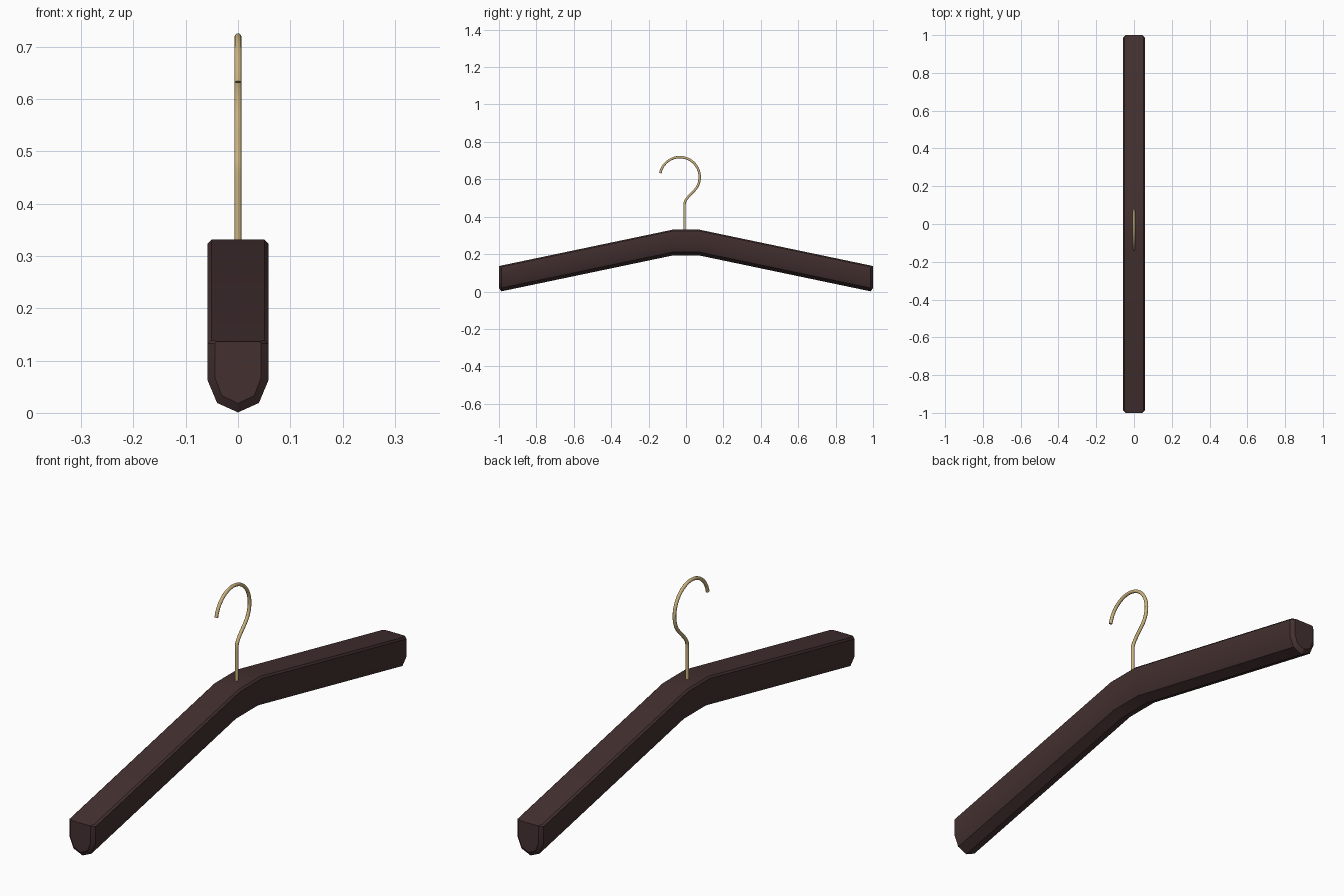
import bpy, bmesh, math
from mathutils import Vector

if "Cube" in bpy.data.objects:
    bpy.data.objects.remove(bpy.data.objects["Cube"])


def material(name, rgb):
    m = bpy.data.materials.new(name)
    m.diffuse_color = (*rgb, 1)
    m.use_nodes = True
    m.node_tree.nodes["Principled BSDF"].inputs["Base Color"].default_value = m.diffuse_color
    return m


dark_wood = material("dark_wood", (0.058, 0.030, 0.030))
brass = material("brass", (0.60, 0.45, 0.21))


def smooth(ob, degrees):
    bpy.ops.object.select_all(action='DESELECT')
    ob.select_set(True)
    bpy.context.view_layer.objects.active = ob
    bpy.ops.object.shade_smooth_by_angle(angle=math.radians(degrees))


# Cross-sections: right half, from top to keel, as (x, drop below the top line)
full = [(0.051, 0.0), (0.058, 0.007), (0.058, 0.077), (0.040, 0.120), (0, 0.138)]
end = [(0.040, 0.004), (0.044, 0.007), (0.044, 0.073), (0.031, 0.107), (0, 0.122)]


def section(bm, y, z, half):
    pts = half + [(-x, d) for x, d in reversed(half[:-1])]
    return [bm.verts.new((x, y, z - d)) for x, d in pts]


# Wooden arms: one loft bent down on both sides of a flat middle
stations = [(-1, 0.140, end), (-0.987, 0.139, full), (-0.07, 0.331, full)]
stations += [(-y, z, h) for y, z, h in reversed(stations)]
bm = bmesh.new()
rings = [section(bm, *s) for s in stations]
for a, b in zip(rings, rings[1:]):
    for i in range(len(a)):
        j = (i + 1) % len(a)
        bm.faces.new((a[i], a[j], b[j], b[i]))
bm.faces.new(rings[0])
bm.faces.new(rings[-1])
bmesh.ops.recalc_face_normals(bm, faces=bm.faces)
mesh = bpy.data.meshes.new("hanger_arms")
bm.to_mesh(mesh)
bm.free()
mesh.materials.append(dark_wood)
arms = bpy.data.objects.new("hanger_arms", mesh)
bpy.context.collection.objects.link(arms)
smooth(arms, 28)

# Hook path in the YZ plane: straight stem, S-bend, then round crook
path = [Vector((-0.008, 0.30)), Vector((-0.008, 0.45))]
p = [Vector(v) for v in ((-0.008, 0.468), (-0.005, 0.503), (0.046, 0.53), (0.0635, 0.567))]
for i in range(11):
    t = i / 10
    path.append(p[0] * (1 - t) ** 3 + p[1] * 3 * t * (1 - t) ** 2
                + p[2] * 3 * t * t * (1 - t) + p[3] * t ** 3)
for i in range(1, 29):
    a = math.radians(-25 + 194 * i / 28)
    path.append(Vector((-0.033 + 0.1065 * math.cos(a), 0.612 + 0.1065 * math.sin(a))))

curve = bpy.data.curves.new("hook", 'CURVE')
curve.dimensions = '3D'
curve.bevel_depth = 0.0068
curve.bevel_resolution = 3
curve.use_fill_caps = True
spline = curve.splines.new('POLY')
spline.points.add(len(path) - 1)
for point, v in zip(spline.points, path):
    point.co = (0, v.x, v.y, 1)
curve.materials.append(brass)
hook = bpy.data.objects.new("hook", curve)
bpy.context.collection.objects.link(hook)
bpy.ops.object.select_all(action='DESELECT')
hook.select_set(True)
bpy.context.view_layer.objects.active = hook
bpy.ops.object.convert(target='MESH')
smooth(bpy.context.view_layer.objects.active, 50)
